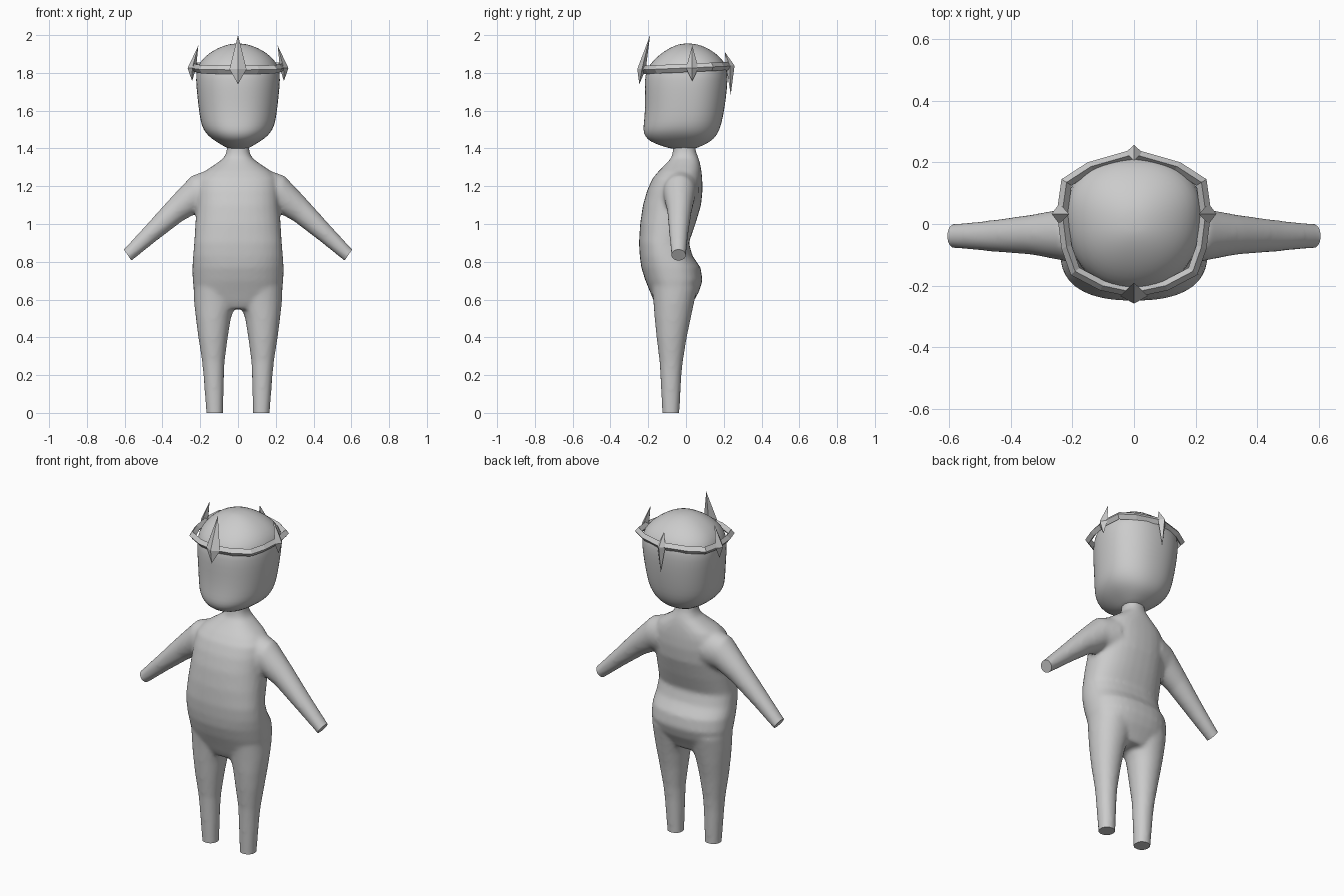
import bpy, bmesh, math
from mathutils import Vector

if "Cube" in bpy.data.objects:
    bpy.data.objects.remove(bpy.data.objects["Cube"])

grey = bpy.data.materials.new("plain grey")
grey.diffuse_color = (0.6, 0.6, 0.6, 1)
grey.use_nodes = True
grey.node_tree.nodes["Principled BSDF"].inputs["Base Color"].default_value = grey.diffuse_color


def add_object(name, bm):
    bmesh.ops.recalc_face_normals(bm, faces=bm.faces)
    mesh = bpy.data.meshes.new(name)
    bm.to_mesh(mesh)
    bm.free()
    mesh.materials.append(grey)
    obj = bpy.data.objects.new(name, mesh)
    bpy.context.collection.objects.link(obj)
    return obj


def smooth(obj, degrees):
    bpy.ops.object.select_all(action='DESELECT')
    obj.select_set(True)
    bpy.context.view_layer.objects.active = obj
    bpy.ops.object.shade_smooth_by_angle(angle=math.radians(degrees))


def spow(v, n):
    return math.copysign(abs(v) ** (2 / n), v)


def flat_ring(z, x0, x1, front, back, n=2.0, mid=None, sides=32):
    """Horizontal rounded ring; mid is the y where it is widest."""
    mid = (front + back) / 2 if mid is None else mid
    pts = []
    for i in range(sides):
        a = math.tau * i / sides
        s, c = spow(math.sin(a), n), spow(math.cos(a), n)
        depth = back - mid if s > 0 else mid - front
        pts.append(Vector(((x0 + x1) / 2 + c * (x1 - x0) / 2, mid + s * depth, z)))
    return pts


def loft(bm, rings):
    loops = [[bm.verts.new(p) for p in ring] for ring in rings]
    for a, b in zip(loops, loops[1:]):
        for i in range(len(a)):
            j = (i + 1) % len(a)
            bm.faces.new((a[i], a[j], b[j], b[i]))
    bm.faces.new(loops[0][::-1])
    bm.faces.new(loops[-1])


# Torso and neck: height, half width, front, back
torso = [(0.55, 0.13, -0.15, 0.02), (0.59, 0.20, -0.17, 0.04), (0.64, 0.232, -0.19, 0.068),
         (0.70, 0.240, -0.215, 0.088), (0.77, 0.242, -0.237, 0.077), (0.83, 0.238, -0.245, 0.035),
         (0.90, 0.232, -0.249, 0.015), (1.00, 0.226, -0.243, 0.050), (1.10, 0.219, -0.228, 0.080),
         (1.18, 0.216, -0.205, 0.088), (1.24, 0.208, -0.178, 0.086), (1.28, 0.175, -0.145, 0.082),
         (1.32, 0.115, -0.105, 0.075), (1.35, 0.075, -0.078, 0.066), (1.38, 0.061, -0.07, 0.054),
         (1.43, 0.057, -0.067, 0.046)]
# Leg: height, inner x, outer x, front, back
leg = [(-0.05, 0.080, 0.166, -0.125, -0.035), (0.0, 0.079, 0.168, -0.126, -0.035),
       (0.20, 0.074, 0.183, -0.136, -0.024), (0.27, 0.071, 0.190, -0.140, -0.017),
       (0.40, 0.054, 0.210, -0.156, 0.004), (0.50, 0.038, 0.223, -0.166, 0.025),
       (0.58, 0.012, 0.232, -0.172, 0.042), (0.66, 0.0, 0.236, -0.18, 0.06)]
# Arm: top x, top z, bottom x, bottom z, front, back
arm = [(0.16, 1.285, 0.12, 1.07, -0.13, 0.07), (0.245, 1.256, 0.205, 1.065, -0.12, 0.05),
       (0.36, 1.135, 0.295, 1.015, -0.10, 0.031), (0.485, 0.996, 0.430, 0.912, -0.09, 0.013),
       (0.605, 0.866, 0.563, 0.805, -0.078, 0.0), (0.655, 0.828, 0.613, 0.767, -0.076, -0.002)]

bm = bmesh.new()
loft(bm, [flat_ring(z, -w, w, f, b, 2.35) for z, w, f, b in torso])
for side in (-1, 1):
    loft(bm, [flat_ring(z, side * i, side * o, f, b, 2.1) for z, i, o, f, b in leg])
    rings = []
    for tx, tz, bx, bz, f, b in arm:
        centre = Vector((side * (tx + bx) / 2, (f + b) / 2, (tz + bz) / 2))
        up = Vector((side * (tx - bx) / 2, 0, (tz - bz) / 2))
        across = Vector((0, (b - f) / 2, 0))
        rings.append([centre + up * math.sin(math.tau * k / 24) + across * math.cos(math.tau * k / 24)
                      for k in range(24)])
    loft(bm, rings)
blend = add_object("body_blend", bm)

# Fuse limbs and torso into one soft skin
remesh = blend.modifiers.new("fuse", 'REMESH')
remesh.mode = 'VOXEL'
remesh.voxel_size = 0.011
soften = blend.modifiers.new("soften", 'SMOOTH')
soften.factor = 0.5
soften.iterations = 8
skin = bpy.data.meshes.new_from_object(blend.evaluated_get(bpy.context.evaluated_depsgraph_get()))
bm = bmesh.new()
bm.from_mesh(skin)
bpy.data.objects.remove(blend)


def cut_flat(bm, inside, point, normal):
    """Trim a limb end and cap it."""
    faces = [f for f in bm.faces if inside(f.calc_center_median())]
    edges = {e for f in faces for e in f.edges}
    verts = {v for f in faces for v in f.verts}
    bmesh.ops.bisect_plane(bm, geom=list(verts) + list(edges) + faces, plane_co=point,
                           plane_no=normal, clear_outer=True)
    bmesh.ops.holes_fill(bm, edges=[e for e in bm.edges if e.is_boundary], sides=0)


cut_flat(bm, lambda c: c.z < 0.1, (0, 0, 0), (0, 0, -1))
for side in (-1, 1):
    cut_flat(bm, lambda c: c.x * side > 0.45, (side * 0.584, 0, 0.8355), (side * 0.82, 0, -0.57))
smooth(add_object("body", bm), 40)

# Head: height, half width, front, back, widest y
head = [(1.395, 0.045, -0.07, 0.04, -0.01), (1.412, 0.075, -0.125, 0.08, 0.0),
        (1.435, 0.115, -0.19, 0.13, 0.0), (1.465, 0.158, -0.22, 0.16, 0.0),
        (1.50, 0.184, -0.228, 0.178, 0.0), (1.54, 0.199, -0.223, 0.191, 0.01),
        (1.62, 0.210, -0.217, 0.206, 0.02), (1.72, 0.221, -0.220, 0.219, 0.03),
        (1.80, 0.225, -0.218, 0.222, 0.04), (1.845, 0.210, -0.192, 0.211, 0.04),
        (1.885, 0.178, -0.155, 0.180, 0.03), (1.92, 0.130, -0.108, 0.135, 0.02),
        (1.945, 0.075, -0.06, 0.085, 0.01), (1.956, 0.025, -0.02, 0.035, 0.01)]
bm = bmesh.new()
loft(bm, [flat_ring(z, -w, w, f, b, 2.2, m, 32) for z, w, f, b, m in head])
head_obj = add_object("head", bm)
head_obj.modifiers.new("round", 'SUBSURF').levels = 1
head_obj.modifiers["round"].render_levels = 1
smooth(head_obj, 80)

# Crown band: faceted ring with a ridge on the outside
half = [(0.0, 0.243), (0.15, 0.20), (0.235, 0.145), (0.25, 0.04), (0.235, -0.08),
        (0.205, -0.165), (0.11, -0.215), (0.0, -0.238)]
outline = half + [(-x, y) for x, y in half[-2:0:-1]]
bm = bmesh.new()
sections = []
for x, y in outline:
    z = 1.826 + 0.042 * y
    sections.append([bm.verts.new((x * s, y * s, z + h))
                     for s, h in ((1, 0), (0.93, 0.022), (0.86, 0), (0.93, -0.022))])
for k, a in enumerate(sections):
    b = sections[(k + 1) % len(sections)]
    for i in range(4):
        j = (i + 1) % 4
        bm.faces.new((a[i], a[j], b[j], b[i]))
add_object("crown_band", bm)


def crown_spike(name, origin, out, mid, tip, foot, width):
    """Four-sided star point; mid, tip and foot are (outward distance, height)."""
    out = Vector(out)
    side = Vector((-out.y, out.x, 0))
    at = lambda d, z, s=0: Vector((origin[0], origin[1], z)) + out * d + side * s
    bm = bmesh.new()
    belt = [bm.verts.new(p) for p in (at(*mid), at(mid[0] - 0.025, mid[1], width),
                                      at(mid[0] - 0.045, mid[1]), at(mid[0] - 0.025, mid[1], -width))]
    ends = [bm.verts.new(at(*tip)), bm.verts.new(at(*foot))]
    for i in range(4):
        for end in ends:
            bm.faces.new((belt[i], belt[(i + 1) % 4], end))
    add_object(name, bm)


crown_spike("crown_spike_front", (0, 0), (0, -1, 0), (0.258, 1.82), (0.19, 2.0), (0.247, 1.74), 0.045)
crown_spike("crown_spike_back", (0, 0), (0, 1, 0), (0.257, 1.838), (0.205, 1.912), (0.237, 1.685), 0.026)
for side, label in ((-1, "left"), (1, "right")):
    crown_spike("crown_spike_" + label, (0, 0.033), (side, 0, 0), (0.267, 1.825), (0.21, 1.945),
                (0.243, 1.757), 0.033)
